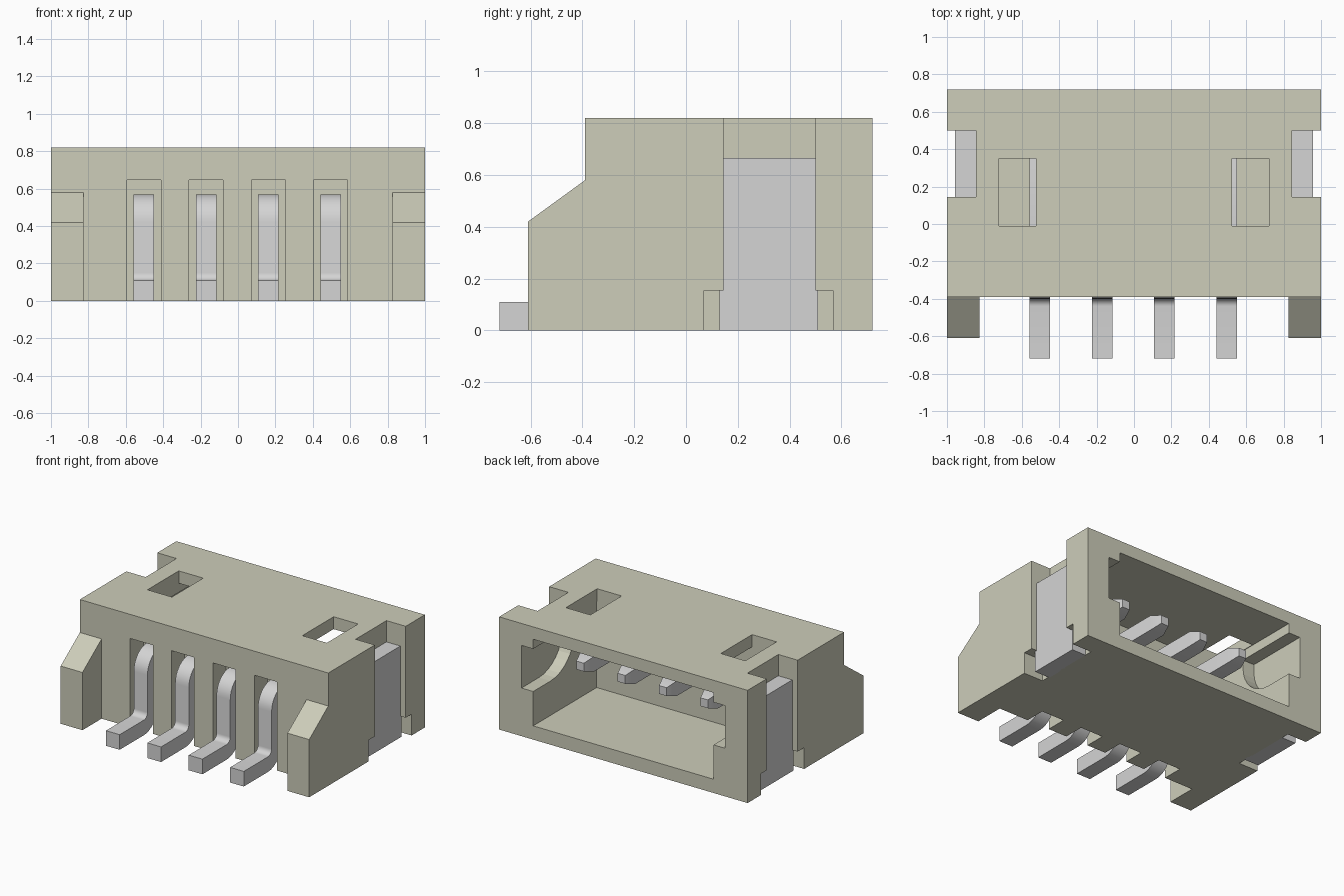
import bpy, bmesh, math
from mathutils import Vector

if "Cube" in bpy.data.objects:
    bpy.data.objects.remove(bpy.data.objects["Cube"], do_unlink=True)


def material(name, rgb):
    m = bpy.data.materials.new(name)
    m.use_nodes = True
    m.diffuse_color = (*rgb, 1)
    m.node_tree.nodes["Principled BSDF"].inputs["Base Color"].default_value = (*rgb, 1)
    return m


housing_mat = material("warm ivory plastic", (0.61, 0.61, 0.49))
metal_mat = material("pale grey metal", (0.66, 0.66, 0.66))


def prism(name, profile, x0, x1, mat, tip=None):
    """Extrude a (y, z) profile from x0 to x1; tip = (length, scale) tapers the +y end."""
    bm = bmesh.new()
    face = bm.faces.new([bm.verts.new((x0, y, z)) for y, z in profile])
    ext = bmesh.ops.extrude_face_region(bm, geom=[face])
    for v in ext["geom"]:
        if isinstance(v, bmesh.types.BMVert):
            v.co.x = x1
    bmesh.ops.recalc_face_normals(bm, faces=bm.faces)
    if tip:
        end = max(bm.faces, key=lambda f: f.calc_center_median().y)
        end = bmesh.ops.extrude_discrete_faces(bm, faces=[end])["faces"][0]
        c = end.calc_center_median()
        for v in end.verts:
            v.co = c + (v.co - c) * tip[1] + Vector((0, tip[0], 0))
    me = bpy.data.meshes.new(name)
    bm.to_mesh(me)
    bm.free()
    me.materials.append(mat)
    ob = bpy.data.objects.new(name, me)
    bpy.context.collection.objects.link(ob)
    return ob


def rect(y0, y1, z0, z1):
    return [(y0, z0), (y1, z0), (y1, z1), (y0, z1)]


def arc(cy, cz, r, a0, a1, n=8):
    angles = [math.radians(a0 + (a1 - a0) * i / n) for i in range(n + 1)]
    return [(cy + r * math.cos(a), cz + r * math.sin(a)) for a in angles]


def activate(ob):
    bpy.ops.object.select_all(action='DESELECT')
    ob.select_set(True)
    bpy.context.view_layer.objects.active = ob


def cut(ob, profile, x0, x1):
    cutter = prism("cutter", profile, x0, x1, housing_mat)
    cutter.hide_render = True
    mod = ob.modifiers.new("cut", 'BOOLEAN')
    mod.operation = 'DIFFERENCE'
    mod.solver = 'EXACT'
    mod.object = cutter
    activate(ob)
    bpy.ops.object.modifier_apply(modifier=mod.name)
    bpy.data.objects.remove(cutter, do_unlink=True)


pin_x = [-0.004 + 0.333 * (i - 1.5) for i in range(4)]

# Housing: side profile including the sloped front ears
housing = prism("housing", [(-0.61, 0), (0.72, 0), (0.72, 0.82), (-0.39, 0.82),
                            (-0.39, 0.58), (-0.61, 0.42)], -1, 1, housing_mat)
# Space between the ears
cut(housing, rect(-0.8, -0.39, -0.1, 0.7), -0.825, 0.825)
# Mating cavity, open at the back
cut(housing, rect(-0.01, 0.9, 0.10, 0.73), -0.726, 0.726)
# Curved latch grooves along both cavity sides
curve = [(0.52 - 0.27 * math.sin(t), 0.60 - 0.25 * math.cos(t))
         for t in [math.pi / 2 * i / 8 for i in range(9)]]
cut(housing, [(0.9, 0.35)] + curve + [(0.25, 0.66), (0.9, 0.66)], -0.82, 0.82)
# Pin slots in the front wall
for x in pin_x:
    cut(housing, rect(-0.5, -0.24, -0.1, 0.645), x - 0.091, x + 0.091)
# Top windows and side clip recesses, mirrored
for s in (-1, 1):
    cut(housing, rect(-0.01, 0.35, 0.6, 0.95), s * 0.525, s * 0.722)
    cut(housing, rect(0.145, 0.50, -0.1, 0.95), s * 0.845, s * 1.1)
    cut(housing, rect(0.07, 0.567, -0.1, 0.155), s * 0.845, s * 1.1)

# Side solder clips, wider at the foot
clip_profile = [(0.13, 0), (0.51, 0), (0.51, 0.155), (0.50, 0.155),
                (0.50, 0.665), (0.145, 0.665), (0.145, 0.155), (0.13, 0.155)]
for s, side in ((-1, "right"), (1, "left")):
    prism(side + "_clip", clip_profile, s * 0.835, s * 0.957, metal_mat)

# Bent contact pins with tapered tips
pin_profile = ([(-0.72, 0)] + arc(-0.44, 0.15, 0.15, -90, 0)
               + arc(-0.25, 0.42, 0.04, 180, 90) + [(0.43, 0.46), (0.43, 0.57)]
               + arc(-0.25, 0.42, 0.15, 90, 180)
               + arc(-0.44, 0.15, 0.04, 0, -90) + [(-0.72, 0.11)])
for i, x in enumerate(pin_x):
    pin = prism(f"contact_pin_{i + 1}", pin_profile, x - 0.055, x + 0.055,
                metal_mat, tip=(0.08, 0.55))
    activate(pin)
    bpy.ops.object.shade_smooth_by_angle(angle=math.radians(25))
